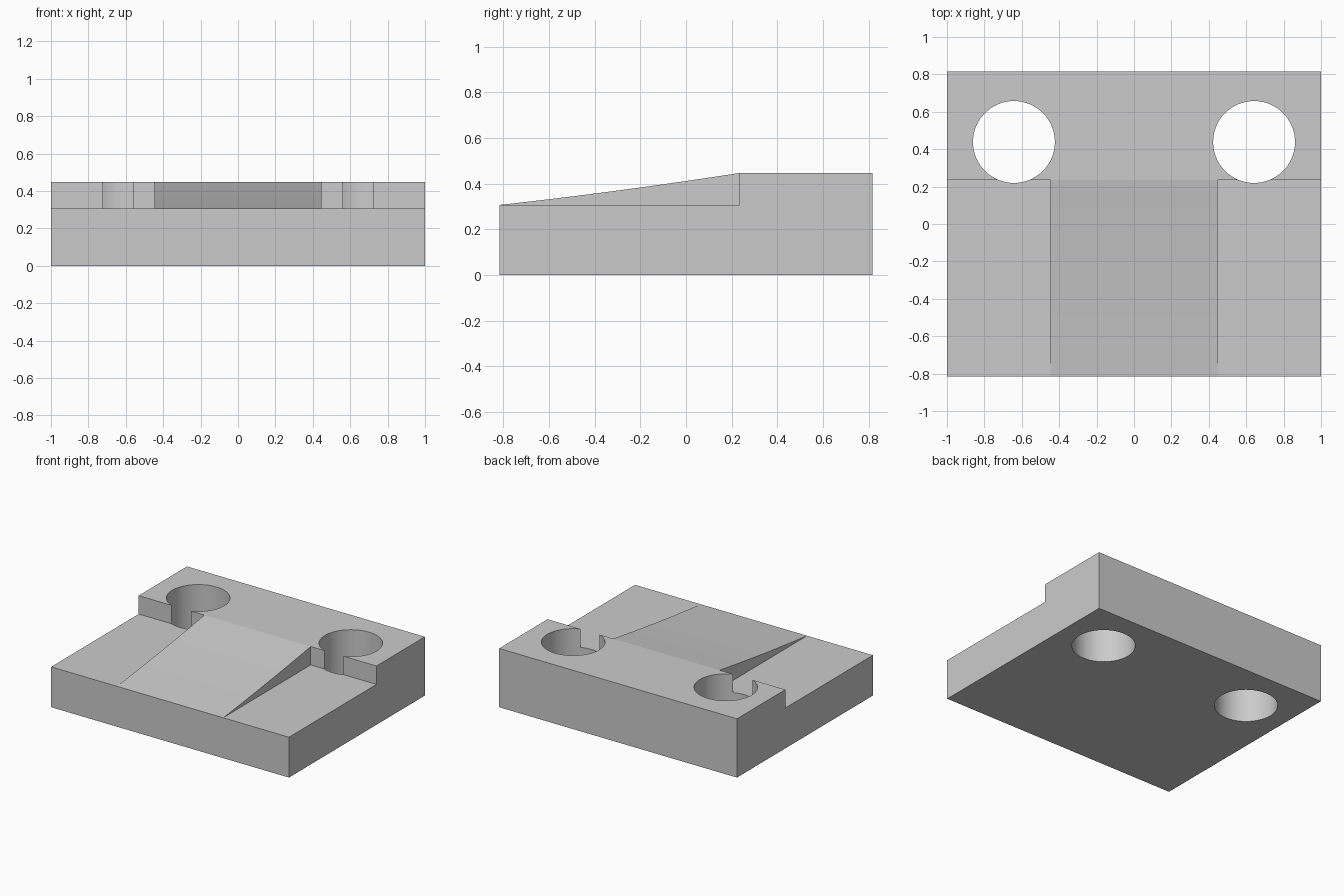
import bpy, bmesh, math

cube = bpy.data.objects.get("Cube")
if cube:
    bpy.data.objects.remove(cube, do_unlink=True)

DEPTH = 0.816      # half depth of the block
STEP_Y = 0.235     # front face of the raised rear
LOW, HIGH = 0.307, 0.447

grey = bpy.data.materials.new("light grey")
grey.use_nodes = True
colour = (0.6, 0.6, 0.6, 1)
grey.diffuse_color = colour
grey.node_tree.nodes["Principled BSDF"].inputs["Base Color"].default_value = colour


def prism(name, profile, half_width):
    """Extrude a closed y-z profile symmetrically along x."""
    bm = bmesh.new()
    face = bm.faces.new([bm.verts.new((-half_width, y, z)) for y, z in profile])
    moved = bmesh.ops.extrude_face_region(bm, geom=[face])["geom"]
    verts = [v for v in moved if isinstance(v, bmesh.types.BMVert)]
    bmesh.ops.translate(bm, vec=(2 * half_width, 0, 0), verts=verts)
    bmesh.ops.recalc_face_normals(bm, faces=bm.faces)
    mesh = bpy.data.meshes.new(name)
    bm.to_mesh(mesh)
    bm.free()
    mesh.materials.append(grey)
    obj = bpy.data.objects.new(name, mesh)
    bpy.context.collection.objects.link(obj)
    return obj


def smooth(obj):
    bpy.ops.object.select_all(action="DESELECT")
    obj.select_set(True)
    bpy.context.view_layer.objects.active = obj
    bpy.ops.object.shade_smooth_by_angle(angle=math.radians(30))


# Stepped block: low front, raised rear
block = prism("stepped_block", [(-DEPTH, 0), (DEPTH, 0), (DEPTH, HIGH),
                                (STEP_Y, HIGH), (STEP_Y, LOW), (-DEPTH, LOW)], 1)

# Two round through holes that break out of the step face
for side, x in (("left", 0.642), ("right", -0.642)):
    bpy.ops.mesh.primitive_cylinder_add(vertices=64, radius=0.219, depth=2,
                                        location=(x, 0.4385, 0))
    cutter = bpy.context.object
    cutter.name = side + "_hole_cutter"
    cutter.data.materials.append(grey)
    cutter.hide_render = True
    cutter.hide_set(True)
    cut = block.modifiers.new(side + "_hole", "BOOLEAN")
    cut.operation = "DIFFERENCE"
    cut.solver = "EXACT"
    cut.object = cutter

# Bake the holes, then drop the cutters
bpy.context.view_layer.update()
baked = bpy.data.meshes.new_from_object(
    block.evaluated_get(bpy.context.evaluated_depsgraph_get()))
for cut in list(block.modifiers):
    bpy.data.objects.remove(cut.object, do_unlink=True)
block.modifiers.clear()
block.data = baked
smooth(block)

# Gently hollow central ramp, sunk into the block below its surface
steps = 12
curve = []
for i in range(steps + 1):
    t = i / steps
    sag = 0.024 * t * (1 - t)
    curve.append((-DEPTH + t * (STEP_Y + DEPTH), LOW + t * (HIGH - LOW) - sag))
ramp = prism("centre_ramp", curve + [(0.25, 0.2), (-0.7, 0.2)], 0.447)
smooth(ramp)
